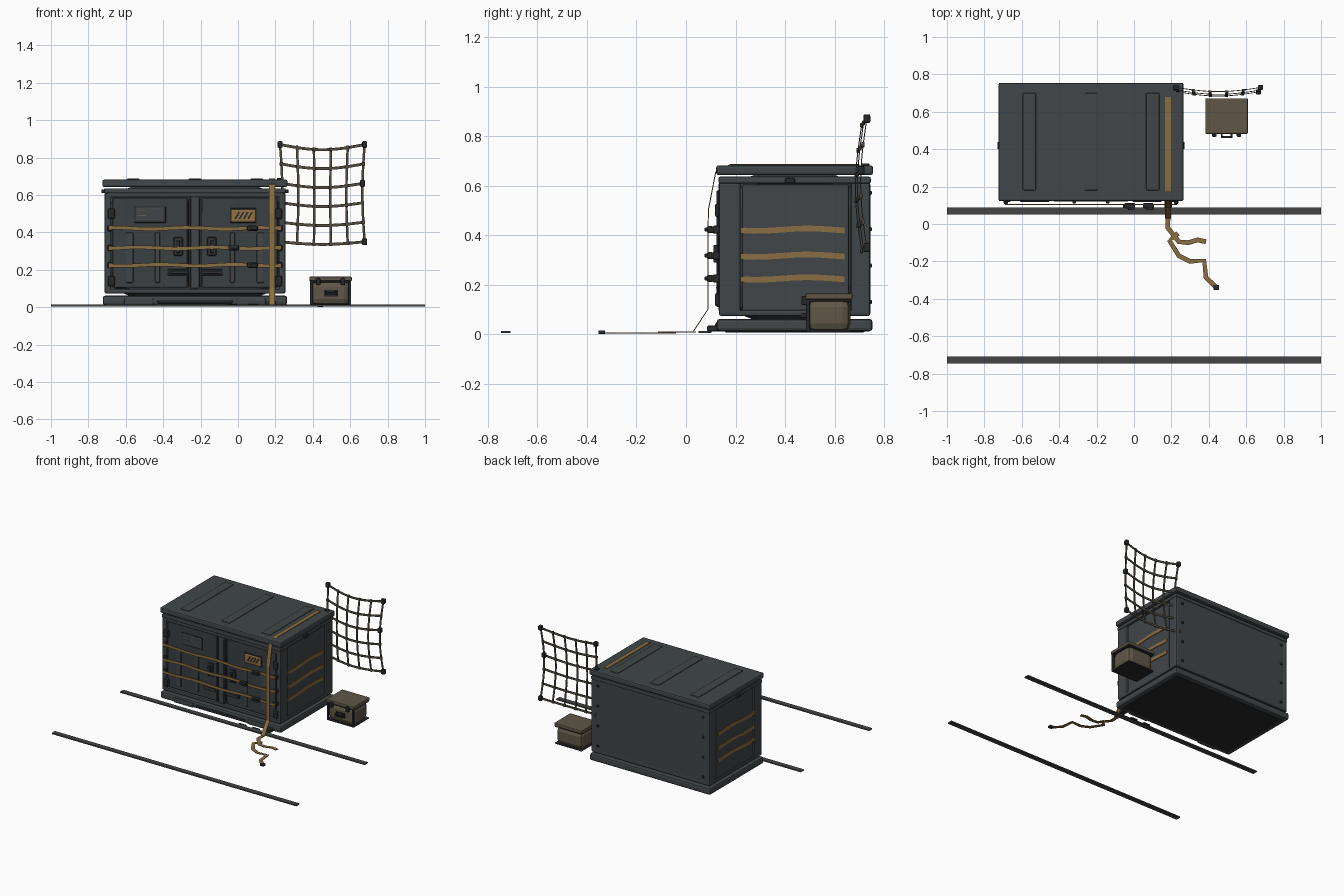
import bpy
import bmesh
import math
from mathutils import Vector

default_cube = bpy.data.objects.get("Cube")
if default_cube:
    bpy.data.objects.remove(default_cube, do_unlink=True)


def material(name, red, green, blue):
    mat = bpy.data.materials.new(name)
    mat.use_nodes = True
    mat.diffuse_color = (red, green, blue, 1)
    shader = mat.node_tree.nodes["Principled BSDF"]
    shader.inputs["Base Color"].default_value = mat.diffuse_color
    return mat


STEEL = material("slate steel", .052, .061, .065)
DOOR = material("door steel", .042, .05, .054)
DARK = material("dark fittings", .02, .022, .024)
RAIL = material("rail grey", .058, .06, .06)
STRAP = material("tan webbing", .25, .155, .055)
SIGN = material("ochre sign", .3, .17, .05)
CRATE = material("crate brown", .115, .094, .064)
CORD = material("net cord", .085, .07, .047)

ACROSS, UP = Vector((1, 0, 0)), Vector((0, 0, 1))
SIDES = (-1, 1)

# Container core: centre line, half length, front and back
CENTRE, HALF, FRONT, BACK = -.23, .47, .147, .73


def finish(name, bm, mat):
    bmesh.ops.recalc_face_normals(bm, faces=bm.faces)
    mesh = bpy.data.meshes.new(name)
    bm.to_mesh(mesh)
    bm.free()
    mesh.materials.append(mat)
    part = bpy.data.objects.new(name, mesh)
    bpy.context.collection.objects.link(part)
    return part


def span(centre, half):
    return centre - half, centre + half


def box(name, mat, x, y, z):
    """Chamfered box filling three ranges."""
    ranges = [sorted(limits) for limits in (x, y, z)]
    bm = bmesh.new()
    bmesh.ops.create_cube(bm, size=1)
    for vert in bm.verts:
        vert.co = [(low + high) / 2 + c * (high - low) for c, (low, high) in zip(vert.co, ranges)]
    chamfer = finish(name, bm, mat).modifiers.new("chamfer", "BEVEL")
    chamfer.width = min(high - low for low, high in ranges) / 4
    chamfer.segments = 2


def course(name, mat, bottom, top, grow=0):
    """Full container layer, stepping out from the core by grow."""
    box(name, mat, span(CENTRE, HALF + grow), (FRONT - grow, BACK + grow), (bottom, top))


def front_plate(name, mat, x, half_width, z, half_height, out):
    """Block standing out from the container front."""
    box(name, mat, span(x, half_width), (FRONT - out, FRONT + .01), span(z, half_height))


def end_plate(name, mat, side, y, z, out):
    """Block standing out from one container end."""
    box(name, mat, (CENTRE + side * (HALF - .02), CENTRE + side * (HALF + out)), y, z)


def ribbon(name, mat, points, width, side=None, thickness=.004):
    """Flat webbing along a path; side is its width direction."""
    path = [Vector(point) for point in points]
    ahead, behind = path[1:] + path[-1:], path[:1] + path[:-1]
    bm = bmesh.new()
    rings = []
    for point, after, before in zip(path, ahead, behind):
        tangent = (after - before).normalized()
        across = side or tangent.cross(UP).normalized()
        normal = tangent.cross(across).normalized() * thickness / 2
        edge = across * width / 2
        corners = (edge + normal, edge - normal, -edge - normal, normal - edge)
        rings.append([bm.verts.new(point + corner) for corner in corners])
    for ring, following in zip(rings, rings[1:]):
        for k in range(4):
            bm.faces.new((ring[k - 1], ring[k], following[k], following[k - 1]))
    bm.faces.new(rings[0])
    bm.faces.new(rings[-1])
    finish(name, bm, mat)


# Container shell, from the ground up
course("underside", DARK, .008, .02, -.01)
course("base_plinth", STEEL, .012, .062, .023)
course("container_core", DOOR, .05, .65)
course("base_ledge", STEEL, .074, .098, .013)
course("roof_ledge", STEEL, .608, .636, .016)
course("roof", STEEL, .642, .682, .025)
box("back_panel", STEEL, span(CENTRE, HALF), (BACK, BACK + .012), (.09, .61))

# Roof ribs and base pads
for offset in (-.33, 0, .33):
    box("roof_rib", STEEL, span(CENTRE + offset, .035), (.18, .7), (.67, .687))
for side in SIDES:
    front_plate("base_pad", STEEL, CENTRE + side * .3, .08, .03, .018, .03)
front_plate("base_channel", DARK, CENTRE, .2, .03, .01, .027)

# Ends: posts, recessed panel, wavy straps and back bolts
strap_heights = (.225, .317, .422)
height = (.075, .612)
for side in SIDES:
    end_plate("front_post", STEEL, side, (FRONT - .014, .22), height, .014)
    end_plate("rear_post", STEEL, side, (.665, BACK + .014), height, .014)
    end_plate("end_panel", STEEL, side, (.227, .658), (.09, .605), .008)
    end_plate("end_catch", DARK, side, (.4, .44), (.61, .63), .03)
    for z in strap_heights:
        wave = [(CENTRE + side * (HALF + .01), .22 + .42 * i / 8, z - .005 * math.sin(i * .8 + .6))
                for i in range(9)]
        ribbon("end_strap", STRAP, wave, .023, UP, .006)
    for row in range(4):
        box("back_bolt", DARK, span(CENTRE + side * .43, .008), span(BACK + .014, .006),
            span(.13 + .147 * row, .008))

# Front frame and the two doors
front_plate("header", STEEL, CENTRE, HALF, .6, .012, .015)
front_plate("door_mullion", STEEL, CENTRE, .024, .345, .245, .016)
for side in SIDES:
    front_plate("front_jamb", STEEL, CENTRE + side * .46, .012, .35, .26, .015)
    front_plate("door", DOOR, CENTRE + side * .24, .2, .345, .24, .009)
    front_plate("wide_rib", STEEL, CENTRE + side * .35, .02, .265, .135, .018)
    front_plate("narrow_rib", STEEL, CENTRE + side * .2, .013, .265, .135, .018)
    front_plate("lock_bar", DARK, CENTRE + side * .03, .006, .345, .235, .023)
    for z in (.14, .5):
        front_plate("hinge", DARK, CENTRE + side * .447, .019, z, .028, .03)
    latch = CENTRE + side * .09
    front_plate("latch_plate", DARK, latch, .025, .325, .05, .017)
    front_plate("latch_face", STEEL, latch, .017, .325, .04, .02)
    front_plate("pull_handle", DARK, latch, .009, .325, .035, .037)
    front_plate("step_pocket", DARK, latch, .058, .187, .018, .019)
    front_plate("step_bar", STEEL, latch, .045, .187, .006, .025)

# Door plates
front_plate("dark_plate_rim", DARK, -.47, .085, .495, .045, .014)
front_plate("dark_plate", STEEL, -.47, .079, .495, .039, .016)
for z in (.49, .515):
    front_plate("plate_mark", CRATE, -.515, .025, z, .003, .018)
front_plate("sign_rim", DARK, .028, .072, .49, .04, .014)
front_plate("sign_plate", SIGN, .028, .065, .49, .033, .016)
for i in range(4):
    x = -.015 + i * .023
    slash = [(x, FRONT - .017, .472), (x + .022, FRONT - .017, .51)]
    ribbon("sign_stripe", DARK, slash, .01, ACROSS)

# Front straps with ratchet buckles and anchors
for z, offset in zip(strap_heights, (.307, .207, .307)):
    wave = [(CENTRE + .46 * i / 8, .105, z + .004 * math.sin(i * .9 + z * 20)) for i in range(-8, 9)]
    ribbon("front_strap", STRAP, wave, .02, UP, .005)
    buckle = CENTRE + offset
    box("buckle", DARK, span(buckle, .029), (.084, .112), span(z, .014))
    box("buckle_lever", DARK, span(buckle + .008, .018), (.075, .09), span(z, .008))
    for side in SIDES:
        front_plate("strap_anchor", DARK, CENTRE + side * .455, .012, z, .016, .04)

# Long strap over the roof and down the front, with loose ends on the ground
strap_x = .182
drape = [(.68, .685), (.18, .685), (.12, .655), (.09, .5), (.088, .1), (.03, .012)]
ribbon("hanging_strap", STRAP, [(strap_x, y, z) for y, z in drape], .03, ACROSS)
box("drape_clip", DARK, span(strap_x, .02), (.085, .13), (.012, .035))
box("roof_clip", DARK, span(.22, .012), (.71, .74), (.68, .69))
short_tail = [(strap_x, .04), (.18, -.02), (.24, -.095), (.29, -.1), (.34, -.085), (.385, -.095)]
long_tail = [(.235, -.05), (.19, -.09), (.24, -.17), (.3, -.2), (.375, -.195), (.385, -.285), (.44, -.34)]
for tail, z in ((short_tail, .01), (long_tail, .005)):
    ribbon("ground_strap", STRAP, [(x, y, z) for x, y in tail], .026)
box("strap_hook", DARK, span(.44, .015), span(-.34, .014), (0, .016))
for x in (-.03, .08):
    box("fallen_clip", DARK, span(x, .028), span(.094, .008), (.004, .016))

# Ground rails
for y in (-.728, .07):
    box("ground_rail", RAIL, (-1, 1), span(y, .019), (.004, .014))


# Sagging cargo net
def net_point(u, v):
    sag, belly = math.sin(math.pi * u), math.sin(math.pi * v)
    return Vector((.225 + .452 * u + .012 * belly * (1 - 2 * u),
                   .73 - .022 * sag - .025 * belly,
                   .87 - .52 * v - .028 * sag * (1 - v / 2)))


cells = 5
fine = [j / 15 for j in range(16)]
knots = [i / cells for i in range(cells + 1)]
for k in knots:
    ribbon("net_row", CORD, [net_point(u, k) for u in fine], .015, UP)
    ribbon("net_column", CORD, [net_point(k, v) for v in fine], .013, ACROSS)
    for v in knots:
        x, y, z = net_point(k, v)
        box("net_knot", CORD, span(x, .009), span(y, .006), span(z, .01))
for u in (0, 1):
    for v in (0, .4, 1):
        x, y, z = net_point(u, v)
        box("net_clamp", DARK, span(x, .014), span(y, .014), span(z, .018))

# Small storage crate
crate_x, crate_y = .495, .577


def crate_layer(name, mat, bottom, top, grow=0):
    box(name, mat, span(crate_x, .106 + grow), span(crate_y, .087 + grow), (bottom, top))


crate_layer("crate_body", CRATE, .01, .142)
crate_layer("crate_lid", CRATE, .14, .164, .008)
crate_layer("crate_seam", DARK, .133, .141, .003)
crate_layer("crate_base_trim", DARK, .008, .018, .003)
for side in SIDES:
    box("crate_front_trim", DARK, span(crate_x + side * .102, .008), (.484, .5), (.01, .14))
    box("crate_latch", DARK, span(crate_x + side * .066, .012), (.466, .49), (.118, .155))
    box("crate_handle_arm", DARK, span(crate_x + side * .026, .005), (.466, .492), (.066, .086))
box("crate_handle_plate", DARK, span(crate_x, .036), (.485, .492), (.058, .092))
box("crate_handle_grip", DARK, span(crate_x, .031), (.46, .47), (.066, .078))
